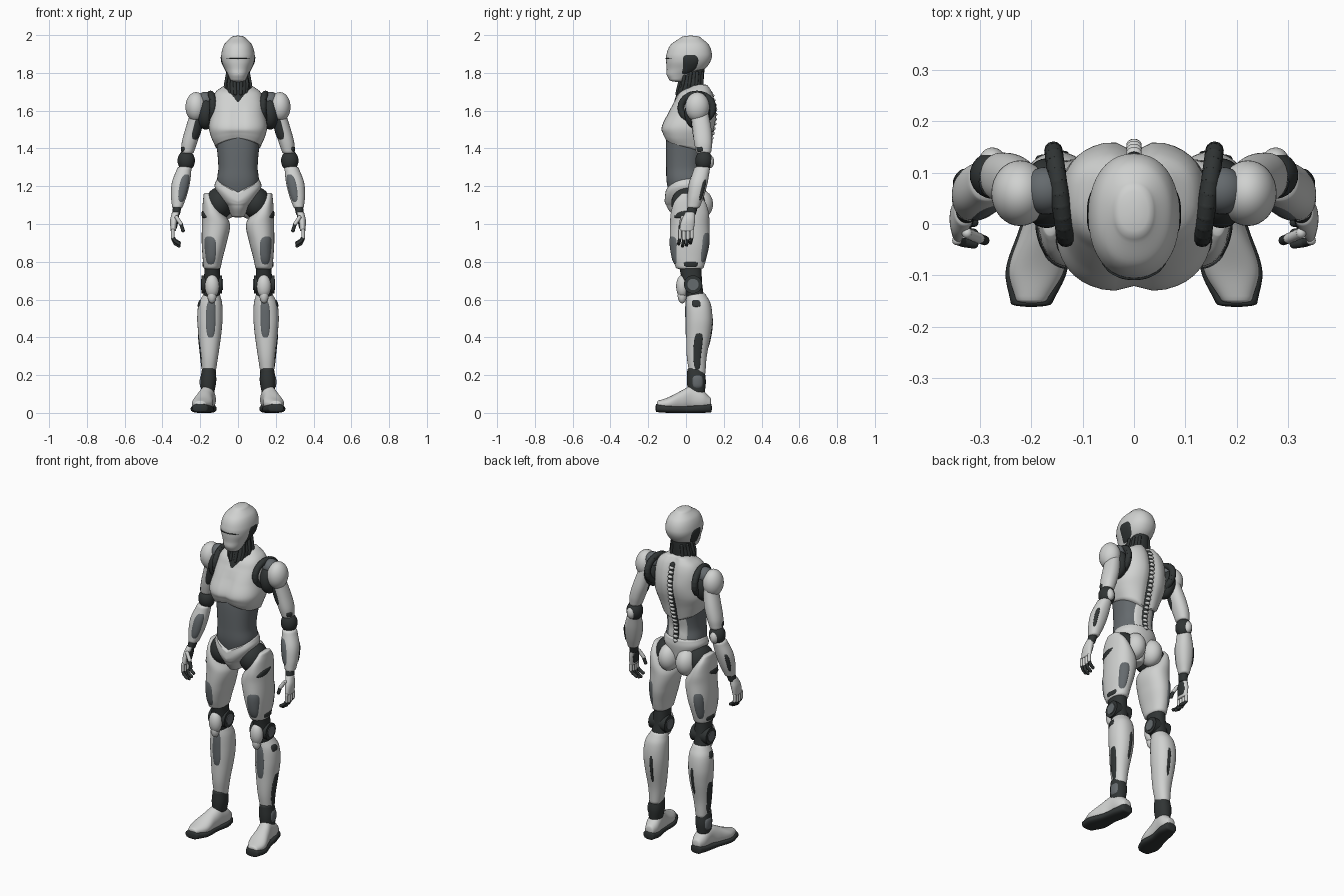
import bpy, bmesh
from math import sin, cos, pi, radians, exp
from mathutils import Vector, Matrix

cube = bpy.data.objects.get("Cube")
if cube:
    bpy.data.objects.remove(cube, do_unlink=True)


def material(name, colour):
    m = bpy.data.materials.new(name)
    m.use_nodes = True
    m.diffuse_color = (*colour, 1)
    m.node_tree.nodes["Principled BSDF"].inputs["Base Color"].default_value = (*colour, 1)
    return m


LIGHT = material("pale grey shell", (.63, .64, .63))
STEEL = material("slate grey panel", (.13, .145, .155))
DARK = material("charcoal joint", (.03, .035, .035))


def finish(bm, name, mat, mirror, fix_normals=True):
    if fix_normals:
        bmesh.ops.recalc_face_normals(bm, faces=bm.faces)
    mesh = bpy.data.meshes.new(name)
    bm.to_mesh(mesh)
    bm.free()
    mesh.materials.append(mat)
    for poly in mesh.polygons:
        poly.use_smooth = True
    mesh.set_sharp_from_angle(angle=radians(50))
    obj = bpy.data.objects.new(name, mesh)
    bpy.context.collection.objects.link(obj)
    if mirror:
        obj.modifiers.new("Mirror", "MIRROR").use_mirror_merge = False
    return obj


def section(rings, t):
    """Smoothly interpolated cross-section (centre and radii) at height t."""
    last = len(rings) - 1
    i = max(k for k in range(last) if k == 0 or rings[k][0] <= t)
    a, b = rings[i], rings[i + 1]
    before, after = rings[max(i - 1, 0)], rings[min(i + 2, last)]
    h = b[0] - a[0]
    s = (t - a[0]) / h
    out = []
    for k in range(1, len(a)):
        ma = (b[k] - before[k]) / (b[0] - before[0]) * h
        mb = (after[k] - a[k]) / (after[0] - a[0]) * h
        d = b[k] - a[k]
        out.append(a[k] + s * (ma + s * (3 * d - 2 * ma - mb + s * (ma + mb - 2 * d))))
    return out


def outline(sec, angle, power, scale=1, grow=0):
    """Point of a rounded section; angle 0 is the front, a quarter turn is +x."""
    s, c = sin(angle), cos(angle)
    bend = lambda v: abs(v) ** (2 / power) * (1 if v > 0 else -1)
    return (sec[0] + (sec[2] * scale + grow) * bend(s),
            sec[1] - (sec[3] * scale + grow) * bend(c))


def loft(name, rings, mat, mirror=True, power=2.2, cap=.3, axis="z", warp=None, sides=40):
    rings = sorted(rings)
    low, high = rings[0][0], rings[-1][0]
    steps = 6 * len(rings)
    stations = []
    for end, sign in ((low, -1), (high, 1)):
        sec = section(rings, end)
        h = cap * min(sec[2], sec[3])
        rim = [(end + sign * h * sin(q), sec, cos(q)) for q in (.4, .8, 1.2, 1.5)]
        if sign < 0:
            stations = rim[::-1]
            for k in range(steps + 1):
                t = low + (high - low) * k / steps
                stations.append((t, section(rings, t), 1))
        else:
            stations += rim
    bm = bmesh.new()
    loops = []
    for t, sec, scale in stations:
        loop = []
        for j in range(sides):
            x, y = outline(sec, 2 * pi * j / sides, power, scale)
            p = Vector((x, y, t) if axis == "z" else (x, t, y))
            loop.append(bm.verts.new(warp(p) if warp else p))
        loops.append(loop)
    for a, b in zip(loops, loops[1:]):
        for j in range(sides):
            k = (j + 1) % sides
            bm.faces.new((a[j], a[k], b[k], b[j]))
    bm.faces.new(loops[0])
    bm.faces.new(loops[-1])
    return finish(bm, name, mat, mirror)


def panel(name, rings, mat, angle, spread, low, high, slant=0, power=2.2, mirror=True):
    """Rounded plate lying on a loft, between two heights and around an angle."""
    rings = sorted(rings)
    bm = bmesh.new()
    loops = []
    for r in (.05, .35, .65, .85, 1):
        loop = []
        for j in range(40):
            u, v = (abs(f) ** .6 * (1 if f > 0 else -1) * r
                    for f in (cos(pi * j / 20), sin(pi * j / 20)))
            z = (low + high) / 2 + v * (high - low) / 2
            a = radians(angle + spread * u + slant * v)
            x, y = outline(section(rings, z), a, power, grow=.004 - .006 * r ** 6)
            loop.append(bm.verts.new((x, y, z)))
        loops.append(loop)
    bm.faces.new(loops[0])
    for a, b in zip(loops, loops[1:]):
        for j in range(40):
            k = (j + 1) % 40
            bm.faces.new((a[j], b[j], b[k], a[k]))
    return finish(bm, name, mat, mirror, False)


def ball(name, loc, radii, mat, mirror=True):
    bm = bmesh.new()
    bmesh.ops.create_uvsphere(bm, u_segments=32, v_segments=20, radius=1,
                              matrix=Matrix.Translation(loc) @ Matrix.Diagonal((*radii, 1)))
    return finish(bm, name, mat, mirror)


def rod(name, points, radius, mat, mirror=True):
    """Chain of round bars with ball joints."""
    bm = bmesh.new()
    points = [Vector(p) for p in points]
    for p in points:
        bmesh.ops.create_uvsphere(bm, u_segments=12, v_segments=8, radius=radius,
                                  matrix=Matrix.Translation(p))
    for a, b in zip(points, points[1:]):
        turn = (b - a).to_track_quat("Z", "Y").to_matrix().to_4x4()
        bmesh.ops.create_cone(bm, segments=12, radius1=radius, radius2=radius, cap_ends=True,
                              depth=(b - a).length, matrix=Matrix.Translation((a + b) / 2) @ turn)
    return finish(bm, name, mat, mirror)


def disc(name, x, y, z, radius, width, mat):
    bm = bmesh.new()
    bmesh.ops.create_cone(bm, segments=32, radius1=radius, radius2=radius, depth=width, cap_ends=True,
                          matrix=Matrix.Translation((x, y, z)) @ Matrix.Rotation(pi / 2, 4, "Y"))
    return finish(bm, name, mat, True)


clamp = lambda v: min(1, max(0, v))

# Head and neck
head = [(1.985, 0, .025, .04, .055), (1.95, 0, .02, .073, .1), (1.9, 0, .017, .088, .12),
        (1.86, 0, .012, .085, .117), (1.82, 0, -.002, .068, .1), (1.79, 0, -.03, .053, .072),
        (1.765, 0, -.045, .042, .045)]
loft("head", head, LIGHT, False)
panel("ear_panel", head, DARK, 98, 20, 1.79, 1.9, -6)
panel("brow_line", head, DARK, 0, 48, 1.872, 1.878, mirror=False)
loft("neck", [(1.85, 0, .045, .05, .055), (1.78, 0, .035, .055, .06), (1.74, 0, .028, .064, .064),
              (1.69, 0, .02, .06, .07), (1.65, 0, 0, .03, .062)], DARK, False)
for n in range(5):
    a = radians(15 + n * 33)
    rod(f"neck_cable_{n + 1}", [(.055 * sin(a), .035 - .06 * cos(a), 1.8),
                                (.066 * sin(a), .028 - .066 * cos(a), 1.74),
                                (.055 * sin(a), .02 - .07 * cos(a), 1.69)], .009, DARK)


# Torso
def chest_shape(p):
    p.z += clamp((1.5 - p.z) / .09) * .045 * clamp(-p.y / .05) * (1 - (p.x / .13) ** 2)
    p.z -= clamp((1.5 - p.z) / .09) * .06 * clamp(p.y / .06) * (1 - abs(p.x) / .14)
    ridge = exp(-(p.x / .025) ** 2)
    p.y += ridge * (-.022 if p.y > .05 else .012 * clamp((1.64 - p.z) / .05) * clamp(-p.y / .05))
    return p


loft("chest", [(1.735, 0, .075, .07, .045), (1.7, 0, .055, .118, .085), (1.65, 0, .047, .138, .108),
               (1.58, 0, .031, .145, .132), (1.51, 0, .01, .154, .142), (1.46, 0, .003, .142, .128),
               (1.41, 0, 0, .12, .113)], LIGHT, False, 2.6, .1, warp=chest_shape)
abdomen = [(1.5, 0, .005, .125, .105), (1.42, 0, 0, .114, .106), (1.3, 0, -.01, .104, .095),
           (1.22, 0, -.005, .11, .097), (1.12, 0, 0, .08, .08)]
loft("abdomen", abdomen, STEEL, False, 2.4)
panel("lower_back_plate", abdomen, LIGHT, 180, 34, 1.2, 1.4, power=2.4, mirror=False)

# Spine
back_line = [(1.69, .13), (1.6, .148), (1.5, .138), (1.4, .114), (1.3, .09), (1.22, .096)]
rod("spine_strip", [(0, y - .006, z) for z, y in back_line], .017, DARK, False)
for n in range(19):
    z = 1.23 + n * .025
    y = section(sorted(back_line), z)[0]
    ball(f"vertebra_{n + 1}", (0, y + .006, z), (.015, .012, .01), LIGHT, False)


# Pelvis and hips
def pelvis_shape(p):
    p.z -= clamp((p.z - 1.1) / .1) * .075 * clamp(-p.y / .07) * (1 - abs(p.x) / .13)
    return p


loft("pelvis", [(1.235, 0, -.003, .114, .106), (1.2, 0, -.003, .124, .11), (1.15, 0, -.005, .1, .106),
                (1.09, 0, -.005, .058, .096), (1.04, 0, 0, .034, .065)], LIGHT, False, cap=.15,
     warp=pelvis_shape)
ball("buttock", (.058, .075, 1.105), (.058, .068, .078), LIGHT)
ball("hip_joint", (.098, .012, 1.11), (.074, .09, .085), DARK)

# Thigh
thigh = [(1.16, .163, .02, .018, .045), (1.12, .152, .02, .034, .08), (1.06, .133, .02, .056, .1),
         (1, .117, .02, .074, .104), (.9, .126, .02, .066, .104), (.82, .134, .018, .053, .09),
         (.77, .137, .02, .046, .074)]
loft("thigh", thigh, LIGHT)
panel("thigh_front_panel", thigh, STEEL, 18, 32, .78, .94, 8)
panel("thigh_back_panel", thigh, STEEL, 150, 24, .79, .96)
panel("thigh_side_slot", thigh, DARK, 70, 26, 1.03, 1.07, 18)
panel("thigh_knee_mount", thigh, DARK, 95, 28, .771, .8)

# Knee
loft("knee_core", [(.79, .137, .02, .04, .06), (.73, .137, .028, .042, .055),
                   (.67, .138, .037, .046, .05), (.59, .142, .055, .04, .045)], DARK)
disc("knee_disc", .138, .037, .68, .048, .108, DARK)
disc("knee_hub", .138, .037, .68, .03, .116, STEEL)
ball("kneecap", (.137, -.018, .67), (.038, .034, .062), LIGHT)
ball("kneecap_tip", (.138, -.02, .62), (.024, .024, .04), LIGHT)

# Lower leg
calf = [(.625, .14, .055, .045, .05), (.58, .146, .065, .062, .065), (.5, .149, .07, .067, .07),
        (.42, .149, .067, .061, .066), (.3, .151, .057, .046, .053), (.21, .154, .06, .035, .043)]
loft("calf", calf, LIGHT)
panel("shin_panel", calf, STEEL, -4, 22, .39, .61)
panel("calf_side_strip", calf, DARK, 92, 22, .22, .43)
panel("calf_top_slot", calf, DARK, 80, 20, .56, .6)
panel("calf_back_slot", calf, DARK, 190, 8, .34, .52)
ankle = [(.23, .155, .052, .036, .045), (.17, .157, .055, .042, .05), (.11, .16, .055, .035, .045)]
loft("ankle", ankle, DARK)
panel("ankle_guard", ankle, STEEL, 100, 35, .13, .2)

# Foot
loft("foot", [(-.148, .2, .044, .03, .02), (-.09, .19, .05, .054, .034), (-.02, .177, .065, .046, .055),
              (.03, .165, .078, .041, .064), (.09, .158, .068, .041, .05), (.125, .156, .055, .028, .03)],
     LIGHT, axis="y")
loft("sole", [(-.155, .2, .026, .04, .022), (-.09, .19, .021, .06, .021), (0, .175, .019, .046, .019),
              (.08, .16, .022, .046, .022), (.13, .157, .026, .034, .024)], DARK, power=2.8, axis="y")

# Shoulder
rod("armhole_ring", [(.145 - .012 * cos(q), .058 - .085 * cos(q), 1.615 + .073 * sin(q))
                     for q in (2 * pi * k / 24 for k in range(25))], .018, DARK)
ball("armpit_joint", (.17, .06, 1.585), (.05, .068, .085), DARK)
ball("shoulder_cap", (.172, .065, 1.655), (.046, .046, .045), STEEL)
ball("shoulder_pad", (.222, .06, 1.62), (.056, .064, .078), LIGHT)

# Arm
upper_arm = [(1.6, .212, .07, .036, .046), (1.5, .237, .085, .043, .05), (1.43, .257, .091, .041, .048),
             (1.38, .267, .093, .033, .04)]
loft("upper_arm", upper_arm, LIGHT)
panel("bicep_joint", upper_arm, DARK, -42, 48, 1.44, 1.59)
panel("upper_arm_slot", upper_arm, DARK, 60, 30, 1.381, 1.41)
ball("elbow_joint", (.274, .095, 1.335), (.046, .046, .055), DARK)
ball("elbow_guard", (.276, .125, 1.33), (.025, .024, .035), LIGHT)
forearm = [(1.295, .284, .085, .038, .042), (1.22, .302, .067, .048, .048), (1.15, .313, .053, .042, .043),
           (1.09, .321, .04, .028, .033)]
loft("forearm", forearm, LIGHT)
panel("forearm_panel", forearm, STEEL, -28, 36, 1.11, 1.27)
panel("forearm_back_slot", forearm, DARK, 130, 16, 1.12, 1.24)
loft("wrist", [(1.1, .32, .038, .024, .028), (1.05, .328, .025, .02, .026)], DARK)

# Hand
palm = [(1.06, .33, .022, .02, .026), (1.02, .339, .012, .02, .036), (.965, .343, .002, .014, .038)]
loft("palm", palm, LIGHT)
panel("palm_pad", palm, DARK, -90, 50, .97, 1.05)
for n in range(4):
    y = -.032 + n * .021
    drop = .012 * abs(n - 1.3)
    knuckle = (.345, y, .92 + drop / 2)
    rod(f"finger_{n + 1}", [(.345, y, .965), knuckle], .0095, LIGHT)
    rod(f"fingertip_{n + 1}", [knuckle, (.333, y - .004, .893 + drop), (.312, y - .007, .88 + drop)],
        .009, DARK)
rod("thumb", [(.325, -.018, 1.035), (.302, -.028, 1.0)], .0105, LIGHT)
rod("thumb_tip", [(.302, -.028, 1.0), (.291, -.032, .965)], .0095, DARK)
